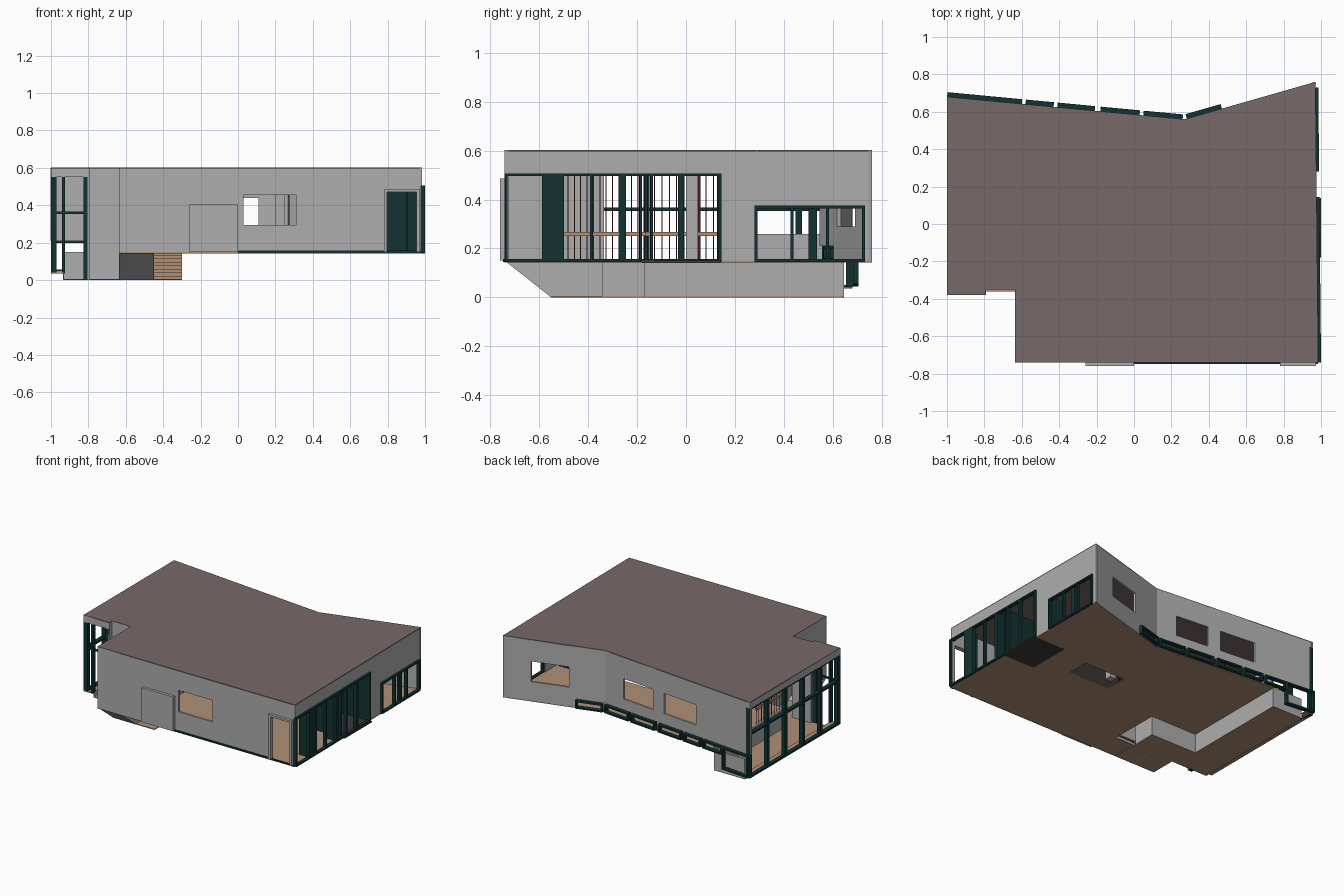
import bpy, bmesh, math
from mathutils import Vector

if "Cube" in bpy.data.objects:
    bpy.data.objects.remove(bpy.data.objects["Cube"])


def material(name, rgb):
    m = bpy.data.materials.new(name)
    m.diffuse_color = (*rgb, 1)
    m.use_nodes = True
    m.node_tree.nodes["Principled BSDF"].inputs["Base Color"].default_value = m.diffuse_color
    return m


GRAY = material("wall_gray", (0.42, 0.42, 0.42))
ROOF = material("roof_mauve", (0.19, 0.14, 0.14))
TAN = material("floor_tan", (0.43, 0.28, 0.18))
GREEN = material("frame_dark_green", (0.006, 0.032, 0.032))
RED = material("rod_red", (0.16, 0.02, 0.025))
DARK = material("entry_charcoal", (0.05, 0.042, 0.04))


def finish(name, bm, mat):
    bmesh.ops.recalc_face_normals(bm, faces=bm.faces)
    me = bpy.data.meshes.new(name)
    bm.to_mesh(me)
    bm.free()
    me.materials.append(mat)
    ob = bpy.data.objects.new(name, me)
    bpy.context.collection.objects.link(ob)
    return ob


class Line:
    """Plan line: s runs along it, t runs inward (to the left), z is up."""
    def __init__(self, p, q):
        self.p = Vector((*p, 0))
        d = Vector((*q, 0)) - self.p
        self.len = d.length
        self.d = d.normalized()
        self.n = Vector((-self.d.y, self.d.x, 0))

    def at(self, s, t, z):
        return self.p + self.d * s + self.n * t + Vector((0, 0, z))


WORLD = Line((0, 0), (1, 0))  # plain x, y, z


def boxes(name, mat, line, items):
    """items: (s0, s1, t0, t1, z0, z1)"""
    bm = bmesh.new()
    for s0, s1, t0, t1, z0, z1 in items:
        lo = [bm.verts.new(line.at(s, t, z0)) for s, t in ((s0, t0), (s1, t0), (s1, t1), (s0, t1))]
        hi = [bm.verts.new(line.at(s, t, z1)) for s, t in ((s0, t0), (s1, t0), (s1, t1), (s0, t1))]
        bm.faces.new(lo)
        bm.faces.new(hi)
        for i in range(4):
            j = (i + 1) % 4
            bm.faces.new((lo[i], lo[j], hi[j], hi[i]))
    return finish(name, bm, mat)


def wall(name, line, z0, z1, holes=(), t=0.015):
    """Wall with rectangular holes (s0, s1, z0, z1)."""
    cuts = sorted({0, line.len, *[h[0] for h in holes], *[min(h[1], line.len) for h in holes]})
    items = []
    for a, b in zip(cuts, cuts[1:]):
        z = z0
        for h in sorted((h for h in holes if h[0] <= (a + b) / 2 <= h[1]), key=lambda h: h[2]):
            if h[2] > z:
                items.append((a, b, 0, t, z, h[2]))
            z = h[3]
        items.append((a, b, 0, t, z, z1))
    return boxes(name, GRAY, line, items)


def frame(name, line, s0, s1, z0, z1, n=1, w=0.012, t0=-0.015, t1=0.01, rails=()):
    """Rectangular frame with n panes and extra horizontal rails."""
    items = [(s0, s1, t0, t1, z0, z0 + w), (s0, s1, t0, t1, z1 - w, z1)]
    items += [(s0, s1, t0, t1, z - w / 2, z + w / 2) for z in rails]
    for i in range(n + 1):
        s = s0 + (s1 - s0 - w) * i / n
        items.append((s, s + w, t0, t1, z0, z1))
    return boxes(name, GREEN, line, items)


def slab(name, mat, pts, z0, z1):
    bm = bmesh.new()
    f = bm.faces.new([bm.verts.new((x, y, z0)) for x, y in pts])
    r = bmesh.ops.extrude_face_region(bm, geom=[f])
    for v in r["geom"]:
        if isinstance(v, bmesh.types.BMVert):
            v.co.z = z1
    return finish(name, bm, mat)


# roof and floors
slab("roof", ROOF, [(-1, .68), (-1, -.38), (-.79, -.38), (-.79, -.35), (-.635, -.35),
     (-.635, -.74), (.985, -.74), (.97, .76), (.27, .56)], .594, .602)
slab("upper_floor_back", TAN, [(-.68, .65), (-.68, -.17), (-.3, -.17), (.16, -.07), (.16, .09),
     (.5, .09), (.5, -.07), (.73, -.18), (.73, .14), (.977, .14), (.97, .76), (.27, .56)], .143, .15)
slab("upper_floor_front", TAN, [(-.3, -.17), (-.3, -.55), (-.635, -.55), (-.635, -.74),
     (.985, -.74), (.98, -.18), (.73, -.18), (.5, -.07), (.16, -.07)], .143, .15)
slab("entry_floor", DARK, [(.73, -.18), (1, -.18), (1, .14), (.73, .14)], .141, .151)
slab("lower_floor", TAN, [(-.93, .645), (-.93, -.36), (-.635, -.36), (-.635, -.55), (-.3, -.55),
     (-.3, -.17), (-.68, -.17), (-.68, .645)], 0, .006)
boxes("window_ledge", TAN, WORLD, [(-1, -.93, -.38, .68, .036, .042)])
boxes("ledge_riser", GRAY, WORLD, [(-.935, -.93, -.36, .645, 0, .04)])

# outer walls
front = Line((-.635, -.74), (.985, -.74))
right = Line((.985, -.74), (.97, .76))
back_a = Line((.97, .76), (.27, .56))
back_b = Line((.27, .56), (-1, .68))
left = Line((-1, .68), (-1, -.38))
left_front = Line((-1, -.38), (-.79, -.38))
wall("front_wall", front, .15, .6, [(.665, .945, .295, .455), (1.43, 1.595, .15, .47)])
wall("right_wall", right, .15, .6, [(0, .88, .15, .505), (1.02, 1.47, .15, .37)])
wall("back_wall_short", back_a, .15, .6, [(.2, .47, .29, .44), (.52, back_a.len, .15, .21)])
wall("back_wall_long", back_b, .15, .6,
     [(0, 2, .15, .21), (.16, .42, .29, .44), (.52, .8, .29, .44)])
wall("left_fascia", left, .55, .6)
wall("left_front_fascia", left_front, .55, .6)
wall("recess_wall_front", Line((-.79, -.35), (-.635, -.35)), 0, .6)
wall("recess_wall_side", Line((-.635, -.35), (-.635, -.74)), .15, .6)
wall("recess_wall_return", Line((-.79, -.38), (-.79, -.35)), 0, .6)
boxes("front_door", GRAY, WORLD, [(-.26, 0, -.76, -.74, .15, .405)])
boxes("porch_surround", GRAY, WORLD, [(.78, .797, -.76, -.735, .15, .485),
      (.955, .972, -.76, -.735, .15, .485), (.797, .955, -.76, -.735, .47, .485)])
boxes("front_base_strip", GREEN, WORLD, [(0, .985, -.748, -.738, .145, .157)])

# lower level walls
wall("lower_wall_back", Line((-.68, .645), (-.93, .645)), 0, .15)
wall("lower_wall_right", Line((-.68, -.17), (-.68, .645)), 0, .15, t=.008)
wall("lower_wall_step", Line((-.3, -.17), (-.68, -.17)), 0, .15, t=.008)
wall("lower_wall_stair", Line((-.3, -.34), (-.3, -.17)), 0, .15, t=.008)
wall("lower_wall_front_left", Line((-.635, -.35), (-.635, -.55)), 0, .15, t=.008)


def profile(name, mat, pts, x0, x1, closed=False):
    """Sweep a y-z profile along x; a closed one is capped."""
    bm = bmesh.new()
    a = [bm.verts.new((x0, y, z)) for y, z in pts]
    b = [bm.verts.new((x1, y, z)) for y, z in pts]
    n = len(pts)
    for i in range(n if closed else n - 1):
        j = (i + 1) % n
        bm.faces.new((a[i], a[j], b[j], b[i]))
    if closed:
        bm.faces.new(a)
        bm.faces.new(b)
    return finish(name, bm, mat)


# sloped underside and its side wall, then the stairs
profile("sloped_underside", GRAY, [(-.74, .15), (-.55, 0), (-.545, .005), (-.73, .15)], -.635, -.45, True)
profile("stair_side_wall", GRAY, [(-.74, .15), (-.55, 0), (-.34, 0), (-.34, .15)], -.458, -.45, True)
steps = []
for i in range(8):
    y, z = -.53 + i * .024, .15 - i * .0187
    steps += [(y, z), (y + .024, z)]
steps.append((-.338, .002))
profile("stairs", TAN, steps, -.45, -.3)

# back strip windows, with the deeper corner one
frame("strip_window_short", back_a, .52, .715, .15, .21, 1, t0=-.025, t1=.005)
for i, (a, b) in enumerate(((.26, .05), (.03, -.18), (-.21, -.41), (-.43, -.58), (-.6, -.77))):
    frame(f"strip_window_{i}", back_b, (.27 - a) * 1.0045, (.27 - b) * 1.0045, .15, .21, t0=-.025, t1=.005)
frame("corner_window", back_b, 1.045, 1.275, .045, .21, t0=-.025, t1=.005)

# left glazing
frame("left_glazing", left, 0, 1.06, .036, .555, 5, w=.014, t0=0, t1=.03, rails=(.36,))
boxes("left_posts", GREEN, left, [(s, s + .026, 0, .03, .036, .55)
      for s in (0, .207, .414, .621, .828, 1.034)])
boxes("left_front_posts", GREEN, left_front, [(0, .03, 0, .03, .036, .55),
      (.06, .075, 0, .03, .036, .55), (.175, .208, 0, .03, 0, .55)])
boxes("left_front_rail", GREEN, left_front, [(0, .21, .005, .02, .354, .366)])

# right glazing and deep entry fins
frame("right_corner_window", right, 0, .165, .145, .507)
frame("right_window_a", right, .23, .48, .145, .507, 2)
frame("right_window_b", right, .48, .72, .145, .507, 2)
frame("right_window_c", right, .72, .885, .145, .507, 1)
frame("right_rear_window", right, 1.02, 1.47, .145, .375, 3)
boxes("right_fins", GREEN, right, [(.165, .23, -.015, .01, .145, .507), (.165, .18, 0, .08, .15, .507),
      (.48, .495, -.015, .08, .15, .507), (.55, .56, .0, .25, .15, .507),
      (.87, .885, -.015, .25, .15, .507), (1.24, 1.275, 0, .02, .15, .37)])

# indoor column, parapet, rods and handrail
boxes("indoor_column", GRAY, WORLD, [(.2, .25, 0, .05, .15, .594)])
boxes("parapet", GRAY, WORLD, [(-.68, -.668, .2, .64, .15, .26)])
boxes("handrail", TAN, WORLD, [(-.3, -.285, -.52, -.17, .25, .268), (-.68, -.665, -.17, .14, .25, .268),
      (-.68, -.285, -.18, -.165, .25, .268)])
boxes("rods", RED, WORLD,
      [(-.298, -.294, -.51 + i * .026, -.506 + i * .026, .15, .594) for i in range(14)] +
      [(-.678, -.674, -.16 + i * .03, -.156 + i * .03, .15, .594) for i in range(11)])
